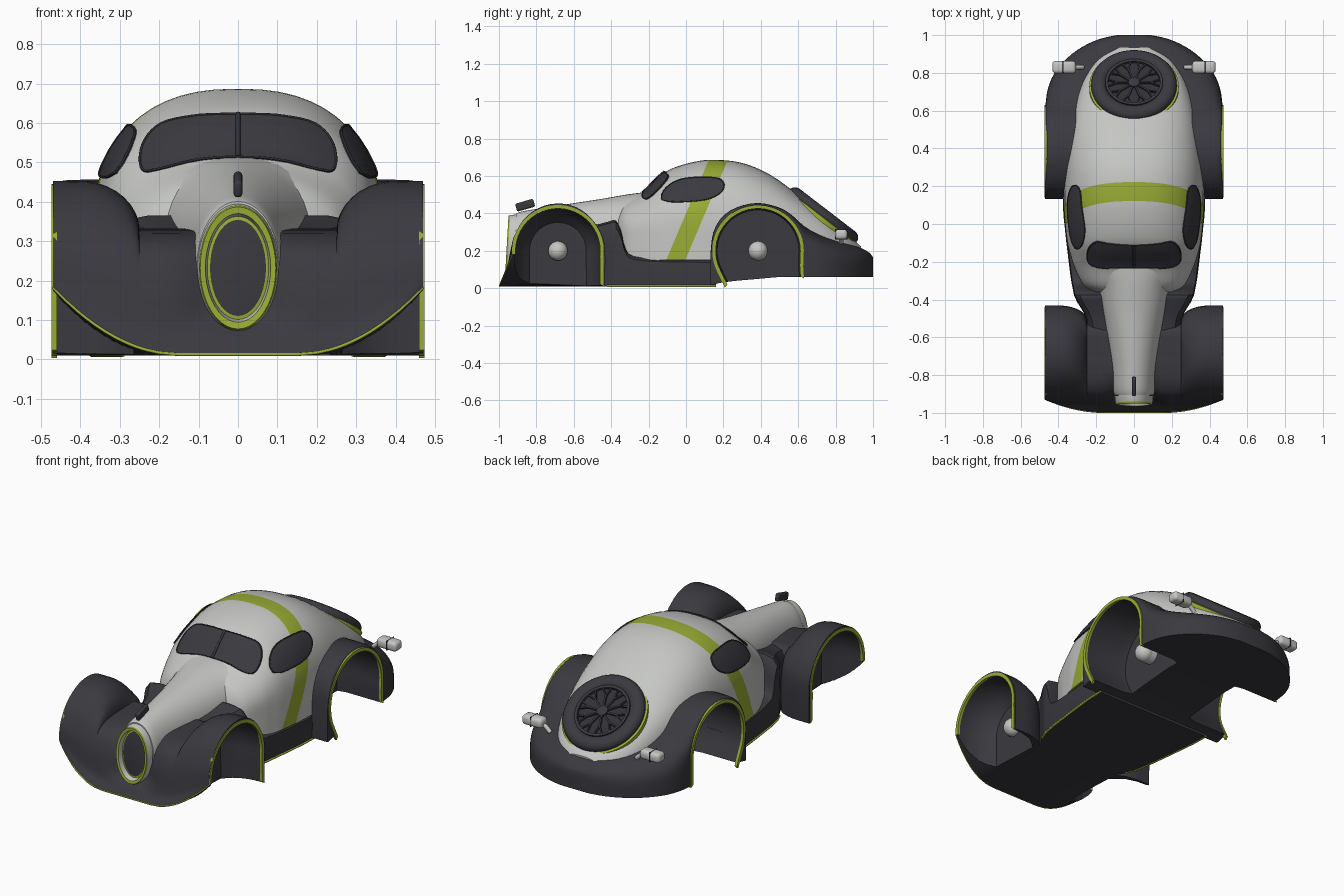
import bpy, bmesh, math
from mathutils import Vector, Matrix
from mathutils.bvhtree import BVHTree

if "Cube" in bpy.data.objects:
    bpy.data.objects.remove(bpy.data.objects["Cube"])


def material(name, col):
    m = bpy.data.materials.new(name)
    m.diffuse_color = (*col, 1)
    m.use_nodes = True
    m.node_tree.nodes["Principled BSDF"].inputs["Base Color"].default_value = m.diffuse_color
    return m


GREY = material("light grey paint", (0.56, 0.57, 0.55))
DARK = material("dark paint", (0.041, 0.041, 0.050))
LIME = material("lime trim", (0.32, 0.41, 0.035))
BLACK = material("black rubber", (0.030, 0.030, 0.037))


def finish(ob, angle=35):
    bpy.ops.object.select_all(action='DESELECT')
    ob.select_set(True)
    bpy.context.view_layer.objects.active = ob
    bpy.ops.object.shade_smooth_by_angle(angle=math.radians(angle))
    return ob


def from_bmesh(name, bm, mats):
    bmesh.ops.recalc_face_normals(bm, faces=bm.faces)
    me = bpy.data.meshes.new(name)
    bm.to_mesh(me)
    bm.free()
    for m in mats:
        me.materials.append(m)
    ob = bpy.data.objects.new(name, me)
    bpy.context.collection.objects.link(ob)
    return finish(ob)


def loft(name, rings, mats, ring_mats=None, caps=(True, True)):
    """Skin closed rings of points, one after the other."""
    bm = bmesh.new()
    vs = [[bm.verts.new(p) for p in r] for r in rings]
    n = len(rings[0])
    for i in range(len(vs) - 1):
        for j in range(n):
            k = (j + 1) % n
            f = bm.faces.new((vs[i][j], vs[i][k], vs[i + 1][k], vs[i + 1][j]))
            f.material_index = ring_mats[i] if ring_mats else 0
    if caps[0]:
        bm.faces.new(vs[0])
    if caps[1]:
        bm.faces.new(vs[-1]).material_index = ring_mats[-1] if ring_mats else 0
    return from_bmesh(name, bm, mats)


def spline(pts, sub=4):
    """Smooth curve through tuples of any size."""
    out = []
    for i in range(len(pts) - 1):
        a, b, c, d = pts[max(i - 1, 0)], pts[i], pts[i + 1], pts[min(i + 2, len(pts) - 1)]
        for s in range(sub):
            t = s / sub
            out.append(tuple(0.5 * (2 * q + (r - p) * t + (2 * p - 5 * q + 4 * r - u) * t * t
                       + (3 * q - p - 3 * r + u) * t ** 3) for p, q, r, u in zip(a, b, c, d)))
    return out + [tuple(pts[-1])]


def dome(y, w, zb, zc, zt, n, k=28):
    """Cross-section: straight sides from zb to zc, rounded above."""
    ring = [(w, y, zb)]
    for i in range(k + 1):
        c, s = math.cos(math.pi * i / k), math.sin(math.pi * i / k)
        ring.append((math.copysign(w * abs(c) ** (2 / n), c), y, zc + (zt - zc) * max(s, 0) ** (2 / n)))
    return ring + [(-w, y, zb)]


def tube(name, pts, r, mat, closed=False):
    cu = bpy.data.curves.new(name, 'CURVE')
    cu.dimensions, cu.bevel_depth, cu.bevel_resolution = '3D', r, 2
    cu.use_fill_caps = True
    sp = cu.splines.new('POLY')
    sp.points.add(len(pts) - 1)
    for p, co in zip(sp.points, pts):
        p.co = (*co, 1)
    sp.use_cyclic_u = closed
    cu.materials.append(mat)
    ob = bpy.data.objects.new(name, cu)
    bpy.context.collection.objects.link(ob)
    return ob


def box(name, loc, size, mat, bevel=0.0, matrix=None):
    bm = bmesh.new()
    bmesh.ops.create_cube(bm, size=1, matrix=Matrix.Translation(loc) @ Matrix.Diagonal((*size, 1)))
    if bevel:
        bmesh.ops.bevel(bm, geom=bm.edges[:], offset=bevel, segments=3, affect='EDGES', profile=0.5)
    if matrix:
        bm.transform(matrix)
    return from_bmesh(name, bm, [mat])


def cut(ob, tool):
    m = ob.modifiers.new("cut", 'BOOLEAN')
    m.operation, m.object, m.solver = 'DIFFERENCE', tool, 'EXACT'
    bpy.context.view_layer.objects.active = ob
    bpy.ops.object.modifier_apply(modifier=m.name)
    bpy.data.objects.remove(tool)
    finish(ob)


# Wheel arches as (angle, radius factor)
R, FY, RY, WZ = 0.23, -0.685, 0.385, 0.2
F_ARCH = [(-38, 1.27), (-20, 1.06)] + [(a, 1) for a in range(-8, 186, 8)]
R_ARCH = [(-31, 1.17), (-20, 1.05)] + [(a, 1) for a in range(-8, 214, 8)] + [(228, 1.08)]


def arch(cy, shape, r, x):
    return [(x, cy + r * f * math.cos(math.radians(a)), WZ + r * f * math.sin(math.radians(a))) for a, f in shape]


def cutter(cy, shape, s, stations):
    rings = []
    for x, r in stations:
        p = arch(cy, shape, r, x * s)
        rings.append(p + [(x * s, p[-1][1], -0.15), (x * s, p[0][1], -0.15)])
    ob = loft("arch_cutter", rings, [])
    ob.hide_render = True
    return ob


F_WELL = [(0.6, R), (0.41, R), (0.34, R * 0.92), (0.30, R * 0.8), (.265, R * .66)]
R_WELL = [(0.6, R), (0.25, R), (0.2, R * .95)]

# Cabin: y, half width, bottom, spring height, top, roundness
CAB = [(-.36, .21, .21, .27, .43, 2.3), (-.32, .27, .17, .29, .465, 2.3), (-.23, .315, .155, .3, .51, 2.4),
       (-.17, .335, .15, .3, .568, 2.4), (-.115, .35, .15, .3, .618, 2.4), (-.05, .36, .15, .3, .65, 2.4),
       (.05, .37, .15, .3, .677, 2.4), (.15, .372, .15, .3, .687, 2.4), (.3, .368, .15, .3, .67, 2.4),
       (.45, .352, .15, .28, .607, 2.4), (.6, .322, .15, .25, .5, 2.6), (.75, .275, .15, .2, .388, 2.9),
       (.87, .20, .14, .17, .284, 3), (.935, .11, .12, .14, .224, 3)]
cabin = loft("cabin", [dome(*s) for s in spline(CAB)], [GREY, LIME])

# Slanted lime stripe cut into the cabin
bm = bmesh.new()
bm.from_mesh(cabin.data)
C1, C2, SL = -.17, -.068, .4245
for c in (C1, C2):
    bmesh.ops.bisect_plane(bm, geom=bm.verts[:] + bm.edges[:] + bm.faces[:], plane_co=(0, c, 0), plane_no=(0, 1, -SL))
for f in bm.faces:
    m = f.calc_center_median()
    f.material_index = int(C1 < m.y - SL * m.z < C2)
bm.to_mesh(cabin.data)
surface = BVHTree.FromBMesh(bm)
bm.free()


# Windows: plates laid on the cabin surface with a thin raised rim
def on_cabin(p, ray, lift):
    loc, nor, _, _ = surface.ray_cast(p, Vector(ray))
    if loc is None:
        loc, nor, _, _ = surface.find_nearest(p)
    return loc + (nor if nor.dot(Vector(ray)) < 0 else -nor) * lift


def window(name, outline, origin, ray, to3d):
    pts = spline(outline + outline[:1], 4)[:-1]
    cx, cz = sum(p[0] for p in pts) / len(pts), sum(p[1] for p in pts) / len(pts)
    rings = [[on_cabin(Vector(to3d(cx + (x - cx) * k, cz + (z - cz) * k)) + Vector(origin), ray,
                       0 if i == 0 else .005) for x, z in pts]
             for i, k in enumerate((1, .985, .85, .65, .45, .25, .05))]
    loft(name, rings, [DARK], caps=(False, True))
    tube(name + "_rim", rings[1], 0.003, BLACK, True)


SIDE = [(-.13, .472), (-.08, .46), (.02, .462), (.12, .475), (.185, .508), (.207, .55), (.175, .585), (.08, .592),
        (-.02, .582), (-.09, .55), (-.128, .505)]
SHIELD = [(.05, .509), (.12, .5), (.2, .48), (.24, .476), (.251, .505), (.238, .555), (.195, .597), (.12, .615),
          (.05, .62)]
window("windshield", SHIELD + [(-x, z) for x, z in SHIELD[::-1]], (0, -1, 0), (0, 1, 0), lambda a, b: (a, 0, b))
tube("windshield_divider", [on_cabin(Vector((0, -1, z / 100)), (0, 1, 0), .004) for z in range(51, 63)], .007, BLACK)
for s, side in ((1, "right"), (-1, "left")):
    window("side_window_" + side, SIDE, (s, 0, 0), (-s, 0, 0), lambda a, b: (0, a, b))

# Hood: y, half width, bottom, top
HOOD = [(-.905, .104, .075, .401), (-.87, .112, .08, .412), (-.75, .122, .09, .432), (-.6, .142, .11, .455),
        (-.45, .168, .13, .478), (-.33, .192, .15, .499), (-.25, .225, .2, .51), (-.17, .24, .22, .52)]
ring_angles = [2 * math.pi * i / 40 for i in range(40)]
loft("hood", [[(w * math.cos(a), y, (b + t) / 2 + (t - b) / 2 * math.sin(a)) for a in ring_angles]
              for y, w, b, t in spline(HOOD)], [GREY])

# Grille: nested ellipses, half width, half height, y, colour of the next band
GR = [(.103, .163, -.903, 0), (.099, .159, -.94, 1), (.096, .155, -.949, 1), (.083, .138, -.947, 0),
      (.078, .131, -.918, 1), (.071, .122, -.92, 2)]
loft("grille", [[(a * math.cos(t), y - .018 * (.16 - b * math.sin(t)) / .32, .232 + b * math.sin(t)) for t in ring_angles]
                for a, b, y, _ in GR], [GREY, LIME, DARK], [g[3] for g in GR], (False, True))
box("hood_ornament", (0, 0, 0), (.022, .1, .044), DARK, .009,
    Matrix.Translation((0, -.86, .444)) @ Matrix.Rotation(math.radians(16), 4, 'X'))

# Front fenders and apron: one skin blending from the apron to the arch profile
APRON = [(-1, .01), (-.985, .03), (-.965, .06), (-.953, .12), (-.94, .19), (-.905, .27), (-.84, .312), (-.76, .325),
         (-.7, .328), (-.63, .33), (-.55, .32), (-.51, .2), (-.51, .01)]
POD = [(-.93, .18), (-.932, .195), (-.932, .215), (-.928, .245), (-.918, .28), (-.87, .365), (-.79, .428), (-.69, .453),
       (-.59, .435), (-.51, .377), (-.452, .29), (-.432, .2), (-.435, .01)]
half = [0, .04, .08, .11, .15, .2, .235, .25, .253, .26, .272, .29, .31, .335, .36, .385, .41, .44, .47]
rings, edge = [], []
for x in [-h for h in half[:0:-1]] + half:
    ax = abs(x)
    pod = math.sqrt(max(0, 1 - ((.40 - min(ax, .40)) / .15) ** 2)) if ax > .25 else 0
    low = max(0, (ax - .15) / .32) ** 2
    dent = .04 * max(0, 1 - (x / .15) ** 2)
    prof = []
    for i, (a, p) in enumerate(zip(APRON, POD)):
        k = min(max((i - 3) / 3, 0), 1)
        t = low * (1 - k) + pod * k
        prof.append((a[0] + (p[0] - a[0]) * t + dent * (2 < i < 7), a[1] + (p[1] - a[1]) * t))
    edge.append((x, prof[0][0] + .003, prof[0][1] + .002))
    rings.append([(x, y, z) for y, z in spline(prof, 3)])
front = loft("front_fenders", rings, [DARK])
tube("front_edge_trim", edge, .004, LIME)

# Rear fenders and tail: y, half width, bottom, spring height, top, roundness
REAR = [(.132, .47, .02, .06, .2, 30), (.145, .47, .02, .06, .295, 30), (.19, .47, .03, .06, .378, 30),
        (.27, .47, .04, .06, .432, 30), (.385, .47, .05, .07, .456, 30), (.5, .47, .06, .08, .431, 26),
        (.57, .47, .06, .08, .388, 20), (.635, .468, .06, .08, .33, 8), (.72, .455, .06, .08, .286, 5),
        (.8, .42, .06, .08, .258, 4), (.88, .352, .06, .08, .235, 3.5), (.94, .27, .06, .08, .213, 3.5),
        (.98, .18, .06, .08, .19, 3.5), (1, .09, .06, .08, .165, 3.5)]
rear = loft("rear_fenders", [dome(*s, k=40) for s in spline(REAR, 3)], [DARK])

# Sill and scuttle: y, half width, height
SILL = [(-.62, .235, .318), (-.5, .25, .335), (-.42, .292, .355), (-.375, .312, .362), (-.345, .318, .3),
        (-.325, .322, .22), (-.28, .33, .175), (-.1, .352, .16), (.05, .368, .158), (.16, .372, .158)]
loft("sill", [[(w, y, .01), (w + .004, y, h * .6), (w, y, h * .88), (w - .025, y, h * .97), (w - .08, y, h),
               (-w + .08, y, h), (-w + .025, y, h * .97), (-w, y, h * .88), (-w - .004, y, h * .6), (-w, y, .01)]
              for y, w, h in spline(SILL, 3)], [DARK])

# Wheel openings, lips, hubs, sill trim and tail lamps on both sides
for s, side in ((1, "right"), (-1, "left")):
    cut(front, cutter(FY, F_ARCH, s, F_WELL))
    cut(rear, cutter(RY, R_ARCH, s, R_WELL))
    cut(cabin, cutter(RY, R_ARCH, s, [(.6, .243), (.19, .243)]))
    for end, cy, shape, hx in (("front", FY, F_ARCH, .275), ("rear", RY, R_ARCH, .25)):
        sect = [arch(cy, shape, r, x * s) for x, r in ((.46, R - .004), (.474, R - .004), (.474, R + .015), (.46, R + .015))]
        loft(end + "_arch_trim_" + side, list(zip(*sect)), [LIME])
        bm = bmesh.new()
        bmesh.ops.create_uvsphere(bm, u_segments=24, v_segments=14, radius=.052,
                                  matrix=Matrix.Translation((hx * s, cy, WZ)))
        bmesh.ops.create_cone(bm, cap_ends=True, segments=24, radius1=.05, radius2=.05, depth=.07,
                              matrix=Matrix.Translation(((hx - .035) * s, cy, WZ)) @ Matrix.Rotation(math.pi / 2, 4, 'Y'))
        from_bmesh(end + "_hub_" + side, bm, [GREY])
    tube("sill_trim_" + side, [(s * w, y, .012) for y, w, h in SILL[2:]], .006, LIME)
    box("tail_lamp_" + side, (.37 * s, .83, .288), (.125, .066, .054), GREY, .018)
    box("tail_lamp_band_" + side, (.375 * s, .83, .288), (.005, .068, .056), DARK, .002)
    tube("tail_lamp_stem_" + side, [(.27 * s, .83, .245), (.3 * s, .83, .272), (.35 * s, .83, .285)], .012, GREY)

# Spare wheel on the sloping tail
M = Matrix.Translation((0, .737, .392)) @ Matrix.Rotation(math.radians(-37.5), 4, 'X')


def turned(name, prof, mat, n=48):
    rings = [[M @ Vector((r * math.cos(2 * math.pi * i / n), r * math.sin(2 * math.pi * i / n), z)) for i in range(n)]
             for r, z in prof]
    return loft(name, rings, [mat])


tyre = [(.185 + .042 * math.cos(math.radians(a)), -.004 + .036 * math.sin(math.radians(a))) for a in range(-20, 190, 15)]
turned("spare_tyre", [(.226, -.07)] + tyre + [(.143, -.02)], DARK)
turned("spare_surround", [(.225, -.07), (.236, -.07), (.237, -.014), (.224, -.01)], LIME)
turned("spare_disc", [(.15, -.03), (.15, .012)], BLACK)
turned("spare_rim", [(.152, -.01), (.152, .026), (.138, .026), (.136, .0)], DARK)
turned("spare_hub", [(.03, 0), (.03, .026), (.02, .032)], DARK, 20)
for i in range(10):
    a = 2 * math.pi * i / 10
    rot = M @ Matrix.Rotation(a, 4, 'Z')
    box("spoke", (.055, 0, .017), (.07, .009, .014), DARK, 0, rot)
    for k in (1, -1):
        fork = rot @ Matrix.Translation((.088, 0, 0)) @ Matrix.Rotation(k * .42, 4, 'Z')
        box("spoke_fork", (.028, 0, .017), (.062, .007, .014), DARK, 0, fork)
